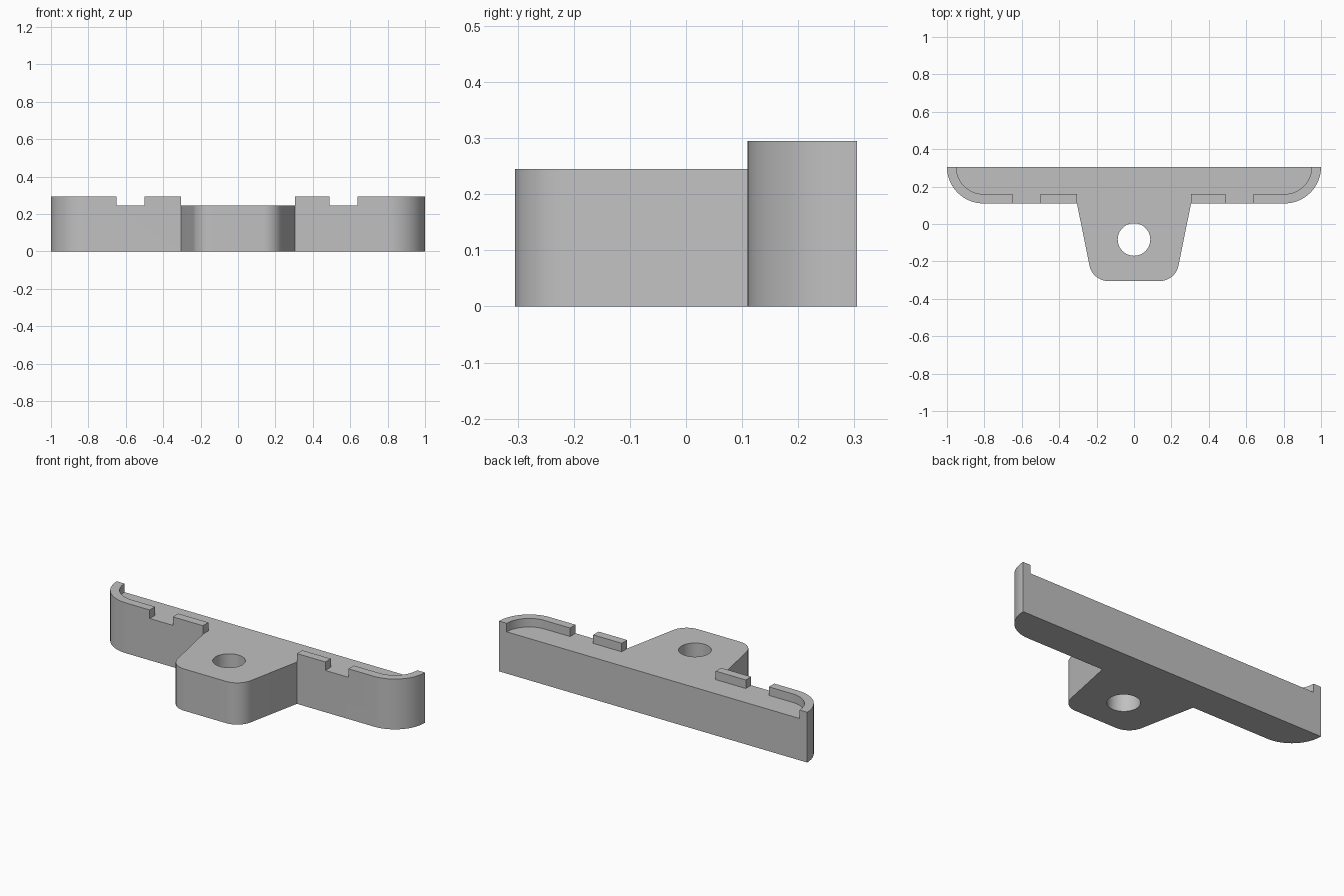
import bpy, bmesh, math
from mathutils import Vector

cube = bpy.data.objects.get("Cube")
if cube:
    bpy.data.objects.remove(cube, do_unlink=True)

BODY_TOP, RIM_TOP = 0.245, 0.295
BACK, FRONT = 0.305, 0.11

grey = bpy.data.materials.new("plain grey")
grey.use_nodes = True
colour = (0.53, 0.53, 0.53, 1)
grey.diffuse_color = colour
grey.node_tree.nodes["Principled BSDF"].inputs["Base Color"].default_value = colour


def arc(cx, cy, r, start, end, steps=16):
    """Points along a circular arc, angles in degrees."""
    angles = [math.radians(start + (end - start) * i / steps) for i in range(steps + 1)]
    return [(cx + r * math.cos(a), cy + r * math.sin(a)) for a in angles]


def mirrored(points):
    return [(-x, y) for x, y in reversed(points)]


def prism(name, outline, z0, z1):
    """Extrude a closed outline between two heights."""
    bm = bmesh.new()
    base = bm.faces.new([bm.verts.new((x, y, z0)) for x, y in outline])
    ext = bmesh.ops.extrude_face_region(bm, geom=[base])
    top = [v for v in ext["geom"] if isinstance(v, bmesh.types.BMVert)]
    bmesh.ops.translate(bm, vec=Vector((0, 0, z1 - z0)), verts=top)
    bmesh.ops.recalc_face_normals(bm, faces=bm.faces)
    mesh = bpy.data.meshes.new(name)
    bm.to_mesh(mesh)
    bm.free()
    mesh.materials.append(grey)
    obj = bpy.data.objects.new(name, mesh)
    bpy.context.collection.objects.link(obj)
    return obj


def cut(target, cutter):
    bpy.context.view_layer.objects.active = target
    mod = target.modifiers.new("cut", "BOOLEAN")
    mod.operation, mod.solver, mod.object = "DIFFERENCE", "EXACT", cutter
    bpy.ops.object.modifier_apply(modifier=mod.name)
    bpy.data.objects.remove(cutter, do_unlink=True)


# Outer outline: rounded bar with a tapered tab, right half then mirrored
lean = math.degrees(math.atan(0.2))
right_half = (arc(0.137, -0.202, 0.103, -90, -lean)
              + [(0.305, FRONT)]
              + arc(0.805, BACK, 0.195, -90, 0))
bracket = prism("bracket_body", right_half + mirrored(right_half), 0, RIM_TOP)


# Pocket outline: leaves a thin front rim with a notch on each side
def pocket_half(notch_in, notch_out):
    rim = 0.16
    return ([(0.305, -0.4), (0.305, rim), (notch_in, rim), (notch_in, 0),
             (notch_out, 0), (notch_out, rim)]
            + arc(0.805, BACK, BACK - rim, -90, 0)
            + [(0.95, 0.4)])


pocket = pocket_half(0.49, 0.64) + mirrored(pocket_half(0.5, 0.65))
cut(bracket, prism("pocket_cutter", pocket, BODY_TOP, 0.4))

# Screw hole through the tab
hole = arc(0, -0.083, 0.087, 0, 360, 48)[:-1]
cut(bracket, prism("hole_cutter", hole, -0.1, 0.5))

bpy.ops.object.select_all(action="DESELECT")
bracket.select_set(True)
bpy.context.view_layer.objects.active = bracket
bpy.ops.object.shade_smooth_by_angle(angle=math.radians(30))
